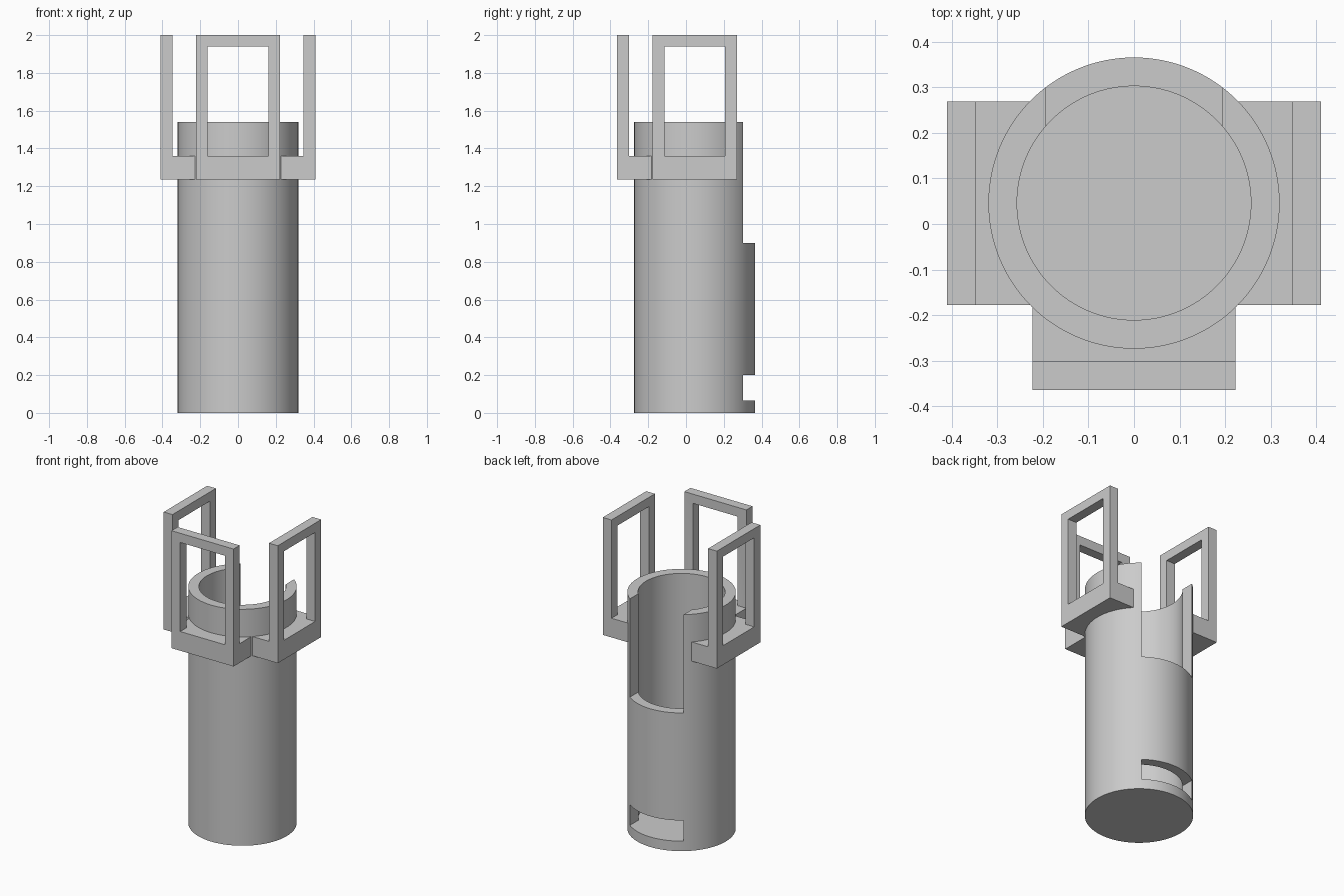
import bpy, bmesh, math
from mathutils import Matrix, Vector

if "Cube" in bpy.data.objects:
    bpy.data.objects.remove(bpy.data.objects["Cube"], do_unlink=True)

AXIS_Y = 0.046            # tube axis, slightly behind the origin
R_OUT, R_IN, WALL = 0.32, 0.257, 0.063
RIM, TOP = 1.54, 2.0
SHELF_LOW, SHELF_TOP = 1.235, 1.36
REACH, HALF = 0.411, 0.2235

grey = bpy.data.materials.new("plain grey")
grey.use_nodes = True
colour = (0.6, 0.6, 0.6, 1)
grey.diffuse_color = colour
grey.node_tree.nodes["Principled BSDF"].inputs["Base Color"].default_value = colour


def finish(name, bm):
    mesh = bpy.data.meshes.new(name)
    bm.to_mesh(mesh)
    bm.free()
    mesh.materials.append(grey)
    obj = bpy.data.objects.new(name, mesh)
    bpy.context.collection.objects.link(obj)
    return obj


def box(name, low, high):
    low, high = Vector(low), Vector(high)
    bm = bmesh.new()
    bmesh.ops.create_cube(bm, size=1, matrix=Matrix.Translation((low + high) / 2)
                          @ Matrix.Diagonal((*(high - low), 1)))
    return finish(name, bm)


def cylinder(name, radius, low, high):
    bm = bmesh.new()
    bmesh.ops.create_cone(bm, cap_ends=True, segments=128, radius1=radius, radius2=radius,
                          depth=high - low, matrix=Matrix.Translation((0, 0, (low + high) / 2)))
    return finish(name, bm)


def select(obj):
    bpy.ops.object.select_all(action='DESELECT')
    obj.select_set(True)
    bpy.context.view_layer.objects.active = obj


def cut(obj, cutter):
    cutter.hide_render = True
    mod = obj.modifiers.new("cut", 'BOOLEAN')
    mod.operation, mod.solver, mod.object = 'DIFFERENCE', 'EXACT', cutter
    select(obj)
    bpy.ops.object.modifier_apply(modifier=mod.name)
    bpy.data.objects.remove(cutter, do_unlink=True)


# Tube: closed floor, open top, tall rear opening and a low rear slot
tube = cylinder("tube", R_OUT, 0, RIM)
cut(tube, cylinder("bore", R_IN, 0.065, RIM + 0.2))
cut(tube, box("rear_opening", (-0.193, 0.05, 0.9), (0.193, 0.5, RIM + 0.1)))
cut(tube, box("rear_slot", (-0.193, 0.05, 0.065), (0.193, 0.5, 0.2)))
tube.location.y = AXIS_Y
select(tube)
bpy.ops.object.shade_smooth_by_angle(angle=math.radians(30))

# Bracket: shelf hugging the tube with an upright window frame
front = box("front_bracket", (-HALF, -REACH, SHELF_LOW), (HALF, -0.15, TOP))
cut(front, box("above_shelf", (-0.5, -REACH + WALL, SHELF_TOP), (0.5, 0.1, TOP + 0.2)))
cut(front, box("window", (-0.161, -0.6, SHELF_TOP), (0.161, -0.2, TOP - 0.06)))
cut(front, cylinder("tube_clearance", 0.31, 1.0, 1.5))
front.location.y = AXIS_Y
select(front)
bpy.ops.object.shade_smooth_by_angle(angle=math.radians(30))

# Side brackets: the same part turned a quarter about the tube
for name, turn in (("left_bracket", 90), ("right_bracket", -90)):
    side = front.copy()
    side.data = front.data.copy()
    side.name = name
    side.rotation_euler.z = math.radians(turn)
    bpy.context.collection.objects.link(side)
